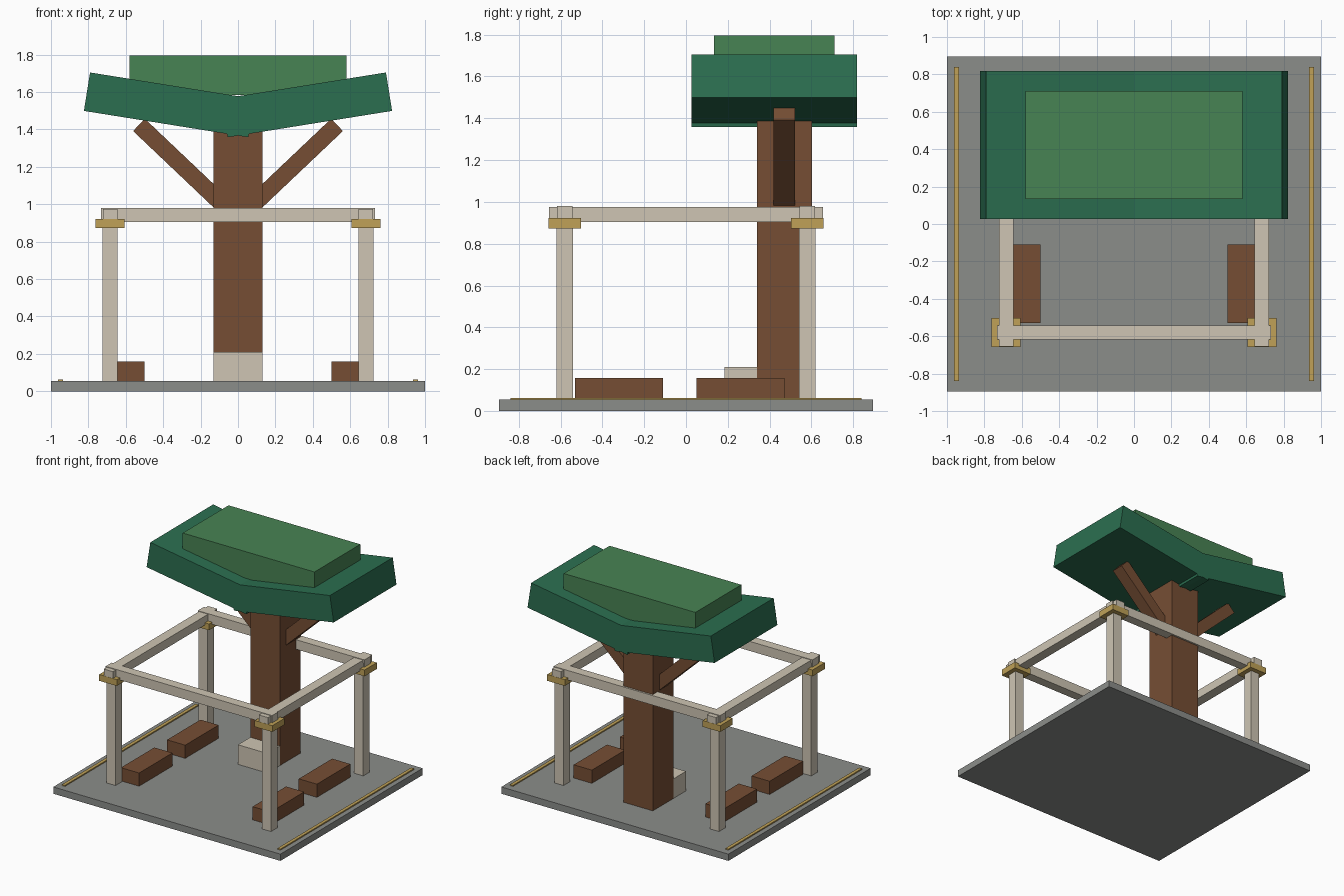
import bpy
from math import radians

if "Cube" in bpy.data.objects:
    bpy.data.objects.remove(bpy.data.objects["Cube"])


def material(name, rgb):
    m = bpy.data.materials.new(name)
    m.diffuse_color = [(c / 255) ** 2.2 for c in rgb] + [1]
    m.use_nodes = True
    m.node_tree.nodes["Principled BSDF"].inputs["Base Color"].default_value = m.diffuse_color
    return m


STONE = material("stone", (138, 140, 137))
PALE = material("pale_wood", (205, 196, 178))
BROWN = material("brown_wood", (117, 79, 55))
GOLD = material("gold", (190, 160, 88))
LEAF = material("dark_leaf", (47, 110, 81))
LIGHT_LEAF = material("light_leaf", (73, 130, 84))


def box(name, center, size, mat, tilt=0):
    """Box of a given size, tilted about the y axis (degrees)."""
    bpy.ops.mesh.primitive_cube_add(size=1, location=center,
                                    rotation=(0, radians(tilt), 0))
    ob = bpy.context.object
    ob.name = name
    ob.scale = size
    ob.data.materials.append(mat)
    return ob


def span(name, x, y, z, mat):
    """Upright box given as (min, max) on each axis."""
    return box(name, [(a + b) / 2 for a, b in (x, y, z)],
               [b - a for a, b in (x, y, z)], mat)


# Floor slab, tree trunk and the plinth in front of it
GROUND = 0.054
span("floor_slab", (-1, 1), (-0.895, 0.895), (0, GROUND), STONE)
span("trunk", (-0.13, 0.13), (0.34, 0.603), (GROUND, 1.42), BROWN)
span("plinth", (-0.13, 0.13), (0.185, 0.345), (GROUND, 0.21), PALE)

# Frame posts with collars, and crossbeams front and back
for y, end in ((-0.58, "front"), (0.58, "back")):
    for x, side in ((-0.685, "left"), (0.685, "right")):
        box(f"{end}_{side}_post", (x, y, 0.505), (0.08, 0.08, 0.9), PALE)
        box(f"{end}_{side}_collar", (x, y, 0.897), (0.155, 0.155, 0.05), GOLD)
    box(f"{end}_beam", (0, y, 0.942), (1.467, 0.076, 0.076), PALE)

for s, side in ((-1, "left"), (1, "right")):
    # Side beam and floor edging strip
    box(f"{side}_beam", (s * 0.683, 0, 0.94), (0.08, 1.312, 0.071), PALE)
    box(f"{side}_floor_strip", (s * 0.949, 0, 0.057), (0.026, 1.68, 0.012), GOLD)
    # Benches
    for y, end in ((-0.32, "front"), (0.26, "back")):
        box(f"{side}_{end}_bench", (s * 0.58, y, 0.106),
            (0.16, 0.42, 0.106), BROWN)
    # Branch and sloping canopy half
    box(f"{side}_branch", (s * 0.312, 0.47, 1.218), (0.6, 0.103, 0.091),
        BROWN, -s * 43.5)
    box(f"{side}_canopy", (s * 0.368, 0.422, 1.5315), (0.89, 0.79, 0.208),
        LEAF, -s * 9.1)

# Upper canopy block
span("canopy_top", (-0.58, 0.58), (0.133, 0.71), (1.583, 1.795), LIGHT_LEAF)
